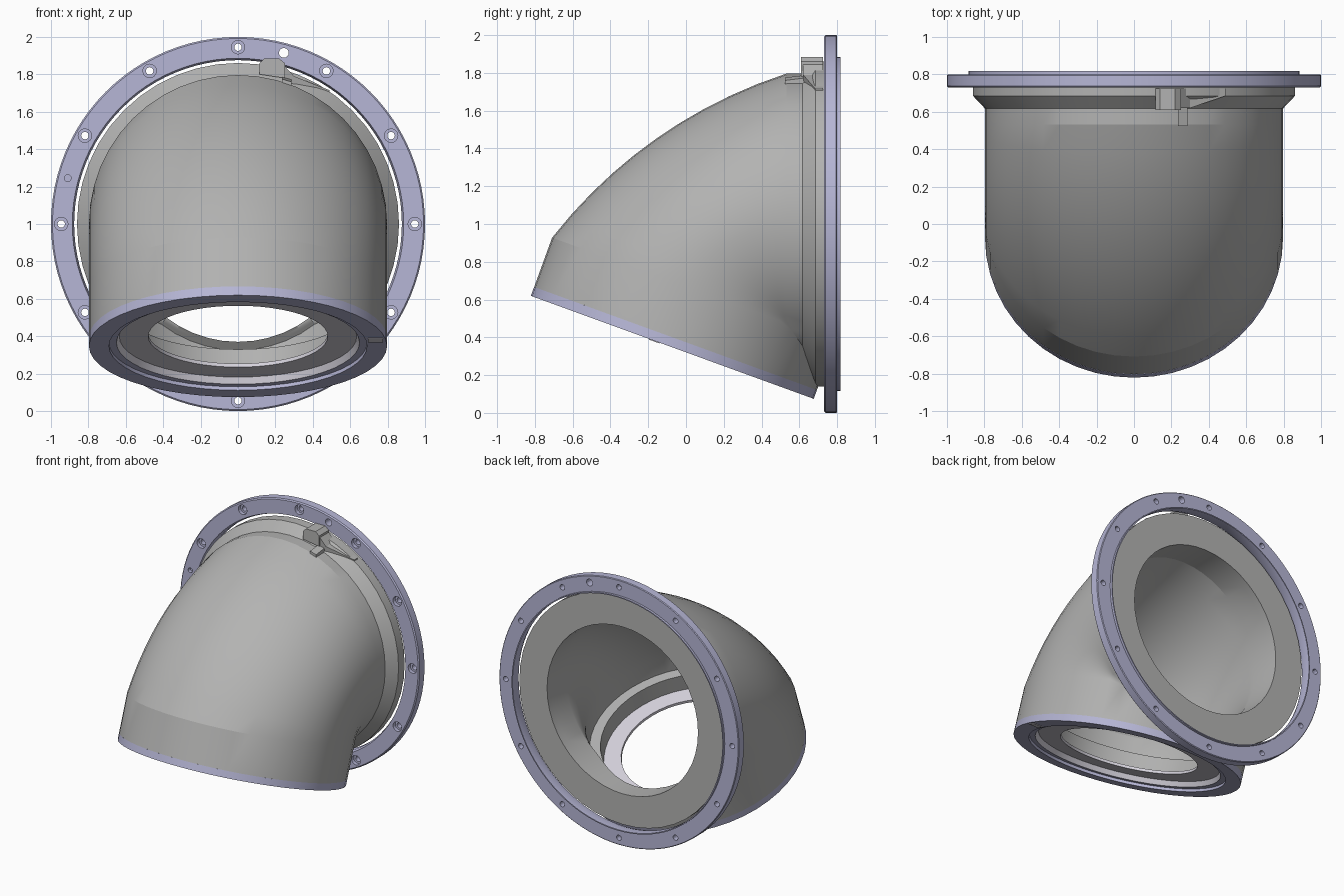
import bpy, bmesh
from math import sin, cos, tan, pi, radians, sqrt
from mathutils import Matrix, Vector

if "Cube" in bpy.data.objects:
    bpy.data.objects.remove(bpy.data.objects["Cube"])


def material(name, rgb):
    m = bpy.data.materials.new(name)
    m.use_nodes = True
    m.diffuse_color = (*rgb, 1)
    m.node_tree.nodes["Principled BSDF"].inputs["Base Color"].default_value = (*rgb, 1)
    return m


GREY = material("pipe grey", (0.45, 0.45, 0.445))
LILAC = material("flange lilac", (0.47, 0.47, 0.67))
PALE = material("seal pale", (0.68, 0.66, 0.73))

BEND = radians(70)
HALF = BEND / 2
R = 0.524                              # bend radius of the centre line
PIPE = 0.797                           # outer radius of the pipe
BACK_RADIUS = 2.585                    # flatter curve along the back of the bend
BACK_OFFSET = -1.39
PIVOT = Vector((0, 0.532, 1 - R))
STRAIGHT = 0.328                       # straight length at the outlet

INLET = Matrix.Translation((0, 0, 1)) @ Matrix.Rotation(-pi / 2, 4, 'X')
OUT_CENTRE = PIVOT + Vector((0, -sin(BEND) * R - cos(BEND) * STRAIGHT,
                             cos(BEND) * R - sin(BEND) * STRAIGHT))
OUTLET = Matrix.Translation(OUT_CENTRE) @ Matrix.Rotation(BEND - pi / 2, 4, 'X')


def to_object(bm, name, mat):
    mesh = bpy.data.meshes.new(name)
    bm.to_mesh(mesh)
    bm.free()
    ob = bpy.data.objects.new(name, mesh)
    bpy.context.collection.objects.link(ob)
    if mat:
        mesh.materials.append(mat)
    return ob


def activate(ob):
    bpy.ops.object.select_all(action='DESELECT')
    ob.select_set(True)
    bpy.context.view_layer.objects.active = ob


def smooth(ob, degrees=30):
    activate(ob)
    bpy.ops.object.shade_smooth_by_angle(angle=radians(degrees))


def loft(name, rings, mat, closed=False):
    """Skin a list of point rings."""
    bm = bmesh.new()
    vs = [[bm.verts.new(p) for p in ring] for ring in rings]
    n = len(vs[0])
    pairs = list(zip(vs, vs[1:]))
    if closed:
        pairs.append((vs[-1], vs[0]))
    for a, b in pairs:
        for j in range(n):
            k = (j + 1) % n
            bm.faces.new((a[j], a[k], b[k], b[j]))
    bmesh.ops.remove_doubles(bm, verts=bm.verts, dist=1e-5)
    return to_object(bm, name, mat)


def revolve(name, profile, frame, mat, segs=48, closed=False):
    rings = [[frame @ Vector((r * cos(2 * pi * j / segs), r * sin(2 * pi * j / segs), a))
              for j in range(segs)] for r, a in profile]
    smooth_me = loft(name, rings, mat, closed)
    smooth(smooth_me)
    return smooth_me


def elbow_point(r, phi, theta, off):
    """Point on the elbow wall: flattened back, mitred inner side."""
    turn = theta - HALF
    back = BACK_OFFSET * cos(turn) + sqrt(BACK_RADIUS ** 2 - (BACK_OFFSET * sin(turn)) ** 2)
    reach = back - (PIPE - r) - R if cos(phi) > 0 else r
    rho = R + reach * cos(phi)
    if rho < 0:
        if 0 < theta < BEND:
            theta, rho = HALF, rho / cos(HALF)
        elif theta == 0:
            off = max(off, -rho * tan(HALF))
        else:
            off = min(off, rho * tan(HALF))
    return PIVOT + Vector((r * sin(phi), -sin(theta) * rho + cos(theta) * off,
                           cos(theta) * rho + sin(theta) * off))


def elbow(name, r_out, r_in, start, end, inside=False, steps=10, segs=48):
    stations = [(r_out, BEND, start)]
    for i in range(steps + 1):
        stations.append((r_out + (r_in - r_out) * i / steps, BEND * (steps - i) / steps, 0))
    stations.append((r_in, 0, end))
    if inside:
        stations.reverse()
    rings = [[elbow_point(r, 2 * pi * j / segs, t, o) for j in range(segs)]
             for r, t, o in stations]
    smooth(loft(name, rings, GREY), 15)


# Elbow walls
elbow("elbow_outer_wall", PIPE, PIPE, 0.05 - STRAIGHT, 0.2)
elbow("elbow_bore", 0.675, 0.63, 0.2 - STRAIGHT, 0.17, inside=True)

# Flared collar and recessed rear face
revolve("inlet_collar", [(0.79, 0.61), (0.861, 0.685), (0.861, 0.757),
                         (0.63, 0.757), (0.63, 0.70)], INLET, GREY)

# Outlet shelf, seal and rim
revolve("outlet_shelf", [(0.675, 0.2), (0.60, 0.2), (0.60, 0.075)], OUTLET, GREY)
revolve("outlet_seal", [(0.60, 0.075), (0.48, 0.075), (0.48, 0.055),
                        (0.635, 0.055), (0.65, 0.02)], OUTLET, PALE)
revolve("outlet_rim", [(0.65, 0.02), (0.69, 0.02), (0.69, 0),
                       (PIPE, 0), (PIPE, 0.05)], OUTLET, LILAC)

# Mounting flange
flange = revolve("mounting_flange",
                 [(0.876, 0.817), (0.876, 0.76), (0.886, 0.73), (0.992, 0.73), (1, 0.738),
                  (1, 0.795), (0.995, 0.80), (0.884, 0.80), (0.884, 0.817)],
                 INLET, LILAC, 96, closed=True)


def drill(target, holes, y0, y1):
    """Cut round holes given as (x, z, radius) between two depths."""
    bm = bmesh.new()
    for x, z, r in holes:
        m = Matrix.Translation((x, (y0 + y1) / 2, z)) @ Matrix.Rotation(pi / 2, 4, 'X')
        bmesh.ops.create_cone(bm, cap_ends=True, segments=16, radius1=r, radius2=r,
                              depth=y1 - y0, matrix=m)
    cutter = to_object(bm, "hole_cutter", None)
    cutter.hide_render = True
    mod = target.modifiers.new("holes", 'BOOLEAN')
    mod.operation = 'DIFFERENCE'
    mod.solver = 'EXACT'
    mod.object = cutter
    activate(target)
    bpy.ops.object.modifier_apply(modifier=mod.name)
    bpy.data.objects.remove(cutter)


bolts = [(0.945 * cos(i * pi / 6), 1 + 0.945 * sin(i * pi / 6)) for i in range(12)]
drill(flange, [(x, z, 0.036) for x, z in bolts] + [(-0.91, 1.245, 0.018)], 0.70, 0.757)
drill(flange, [(x, z, 0.02) for x, z in bolts] + [(0.245, 1.915, 0.026)], 0.70, 0.85)
smooth(flange)


def prism(name, outline, y0, y1):
    """Extrude an x-z outline along y."""
    bm = bmesh.new()
    face = bm.faces.new([bm.verts.new((x, y0, z)) for x, z in outline])
    new = bmesh.ops.extrude_face_region(bm, geom=[face])["geom"]
    bmesh.ops.translate(bm, vec=(0, y1 - y0, 0),
                        verts=[v for v in new if isinstance(v, bmesh.types.BMVert)])
    bmesh.ops.recalc_face_normals(bm, faces=bm.faces)
    return to_object(bm, name, GREY)


# Locating tab on top of the collar
prism("tab_block", [(0.115, 1.80), (0.115, 1.86), (0.14, 1.885), (0.22, 1.885),
                    (0.25, 1.86), (0.25, 1.78)], 0.61, 0.725)
fin = prism("tab_fin", [(0.235, 1.72), (0.235, 1.80), (0.285, 1.785), (0.285, 1.72)],
            0.525, 0.725)
for v in fin.data.vertices:            # fin tip slopes down to the pipe
    if v.co.y < 0.6 and v.co.z > 1.75:
        v.co.z -= 0.025
ramp = prism("tab_ramp", [(0.24, 1.72), (0.24, 1.855), (0.30, 1.79), (0.49, 1.715),
                          (0.49, 1.66)], 0.62, 0.725)
for v in ramp.data.vertices:           # ramp narrows into the collar
    if v.co.x > 0.4 and v.co.y < 0.7:
        v.co.y = 0.685

# Small key plate on the outlet rim
bm = bmesh.new()
bmesh.ops.create_cube(bm, size=1, matrix=OUTLET @ Matrix.Translation((0.735, -0.1, 0))
                      @ Matrix.Diagonal((0.08, 0.06, 0.008, 1)))
to_object(bm, "rim_key_plate", PALE)
